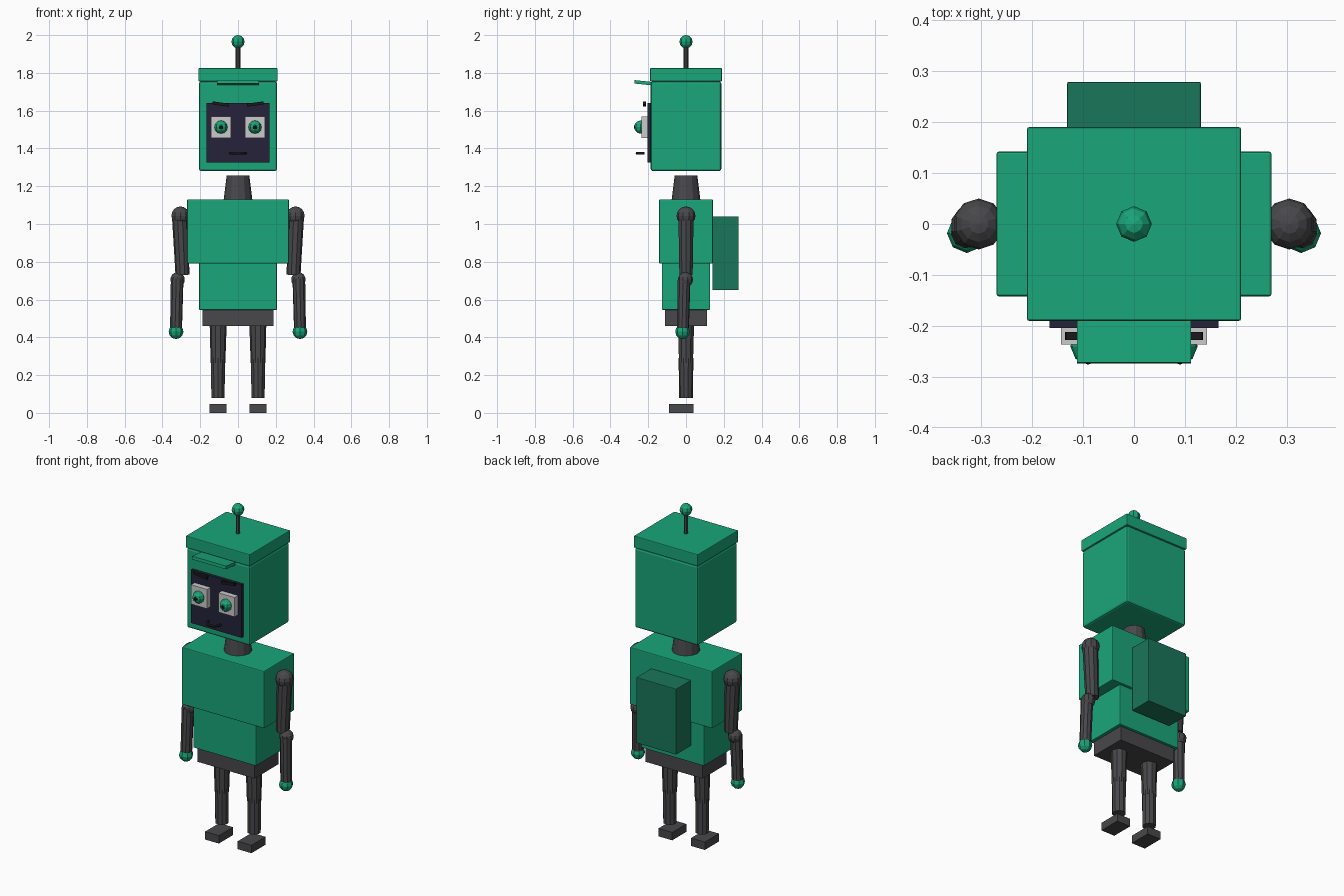
import bpy, math
from mathutils import Vector

if "Cube" in bpy.data.objects:
    bpy.data.objects.remove(bpy.data.objects["Cube"])


def mat(name, rgb):
    m = bpy.data.materials.new(name)
    m.diffuse_color = (*rgb, 1)
    m.use_nodes = True
    m.node_tree.nodes["Principled BSDF"].inputs["Base Color"].default_value = m.diffuse_color
    return m


GREEN = mat("green", (0.01, 0.38, 0.19))
DARK_GREEN = mat("dark_green", (0.01, 0.18, 0.10))
NAVY = mat("navy", (0.018, 0.016, 0.04))
BLACK = mat("black", (0.01, 0.01, 0.012))
CHARCOAL = mat("charcoal", (0.065, 0.065, 0.07))
WHITE = mat("pale", (0.55, 0.55, 0.55))


def finish(name, m):
    o = bpy.context.object
    o.name = name
    o.data.materials.append(m)
    return o


def box(name, x, y, z, m, bevel=0.0, rot=(0, 0, 0)):
    """Box from (min, max) ranges on each axis."""
    bpy.ops.mesh.primitive_cube_add(size=1, location=[sum(r) / 2 for r in (x, y, z)], rotation=rot)
    o = finish(name, m)
    o.scale = [r[1] - r[0] for r in (x, y, z)]
    bpy.ops.object.transform_apply(location=False, rotation=False, scale=True)
    if bevel:
        b = o.modifiers.new("bevel", 'BEVEL')
        b.width, b.segments = bevel, 2
    return o


def ball(name, loc, r, m, seg=8, rings=6):
    bpy.ops.mesh.primitive_uv_sphere_add(segments=seg, ring_count=rings, radius=r, location=loc)
    return finish(name, m)


def limb(name, a, b, ra, rb, m, sides=10):
    """Tapered cylinder from a (radius ra) to b (radius rb)."""
    a, b = Vector(a), Vector(b)
    d = b - a
    bpy.ops.mesh.primitive_cone_add(vertices=sides, radius1=ra, radius2=rb, depth=d.length,
                                    location=(a + b) / 2,
                                    rotation=d.to_track_quat('Z', 'Y').to_euler())
    return finish(name, m)


# Head, cap, visor and antenna
box("head", (-0.207, 0.207), (-0.187, 0.187), (1.28, 1.755), GREEN, 0.012)
box("cap", (-0.21, 0.21), (-0.19, 0.19), (1.755, 1.825), GREEN, 0.004)
box("visor", (-0.112, 0.112), (-0.273, -0.183), (1.739, 1.757), GREEN, 0, (math.radians(-6), 0, 0))
limb("antenna_rod", (0, 0, 1.82), (0, 0, 1.95), 0.012, 0.012, CHARCOAL, 8)
ball("antenna_ball", (0, 0, 1.965), 0.035, GREEN)

# Face screen and mouth (flat half ring)
box("face_screen", (-0.166, 0.166), (-0.204, -0.185), (1.325, 1.64), NAVY)
curve = bpy.data.curves.new("mouth", 'CURVE')
curve.dimensions = '3D'
curve.bevel_depth, curve.bevel_resolution, curve.use_fill_caps = 0.007, 1, True
sp = curve.splines.new('POLY')
sp.points.add(8)
for i, p in enumerate(sp.points):
    t = math.pi * i / 8
    p.co = (0.04 * math.cos(t), -0.22 - 0.04 * math.sin(t), 1.375, 1)
curve.materials.append(BLACK)
bpy.context.collection.objects.link(bpy.data.objects.new("mouth", curve))

# Neck, trunk and backpack
limb("neck", (0, 0, 1.12), (0, 0, 1.257), 0.077, 0.06, CHARCOAL, 12)
box("chest", (-0.27, 0.27), (-0.142, 0.142), (0.79, 1.13), GREEN, 0.005)
box("belly", (-0.206, 0.206), (-0.127, 0.127), (0.545, 0.795), GREEN, 0.004)
box("pelvis", (-0.187, 0.187), (-0.112, 0.112), (0.46, 0.546), CHARCOAL)
box("backpack", (-0.131, 0.131), (0.14, 0.279), (0.65, 1.04), DARK_GREEN, 0.003)

# Mirrored parts
for side, s in (("left", 1), ("right", -1)):
    # Eyes
    box(f"{side}_eye_frame", (s * 0.09 - 0.053, s * 0.09 + 0.053), (-0.236, -0.2), (1.455, 1.57), WHITE)
    ball(f"{side}_eye", (s * 0.09, -0.24, 1.513), 0.035, GREEN)
    ball(f"{side}_pupil", (s * 0.09, -0.26, 1.513), 0.016, BLACK)
    box(f"{side}_eyebrow", (s * 0.091 - 0.044, s * 0.091 + 0.044), (-0.228, -0.212), (1.627, 1.643),
        BLACK, 0, (0, math.radians(-8 * s), 0))
    # Arms
    ball(f"{side}_shoulder", (s * 0.305, 0, 1.043), 0.05, CHARCOAL, 10, 8)
    limb(f"{side}_upper_arm", (s * 0.307, 0, 1.03), (s * 0.294, 0, 0.73), 0.042, 0.037, CHARCOAL)
    ball(f"{side}_elbow", (s * 0.32, -0.003, 0.705), 0.04, CHARCOAL, 10, 8)
    limb(f"{side}_forearm", (s * 0.322, -0.01, 0.71), (s * 0.328, -0.016, 0.45), 0.034, 0.032, CHARCOAL)
    ball(f"{side}_hand", (s * 0.328, -0.018, 0.43), 0.039, GREEN)
    # Legs
    limb(f"{side}_thigh", (s * 0.105, 0, 0.47), (s * 0.106, 0, 0.265), 0.045, 0.039, CHARCOAL)
    ball(f"{side}_knee", (s * 0.106, 0, 0.275), 0.039, CHARCOAL, 10, 8)
    limb(f"{side}_shin", (s * 0.106, 0, 0.29), (s * 0.106, 0, 0.08), 0.039, 0.037, CHARCOAL)
    box(f"{side}_foot", (s * 0.107 - 0.045, s * 0.107 + 0.045), (-0.091, 0.041), (0, 0.047), CHARCOAL)
